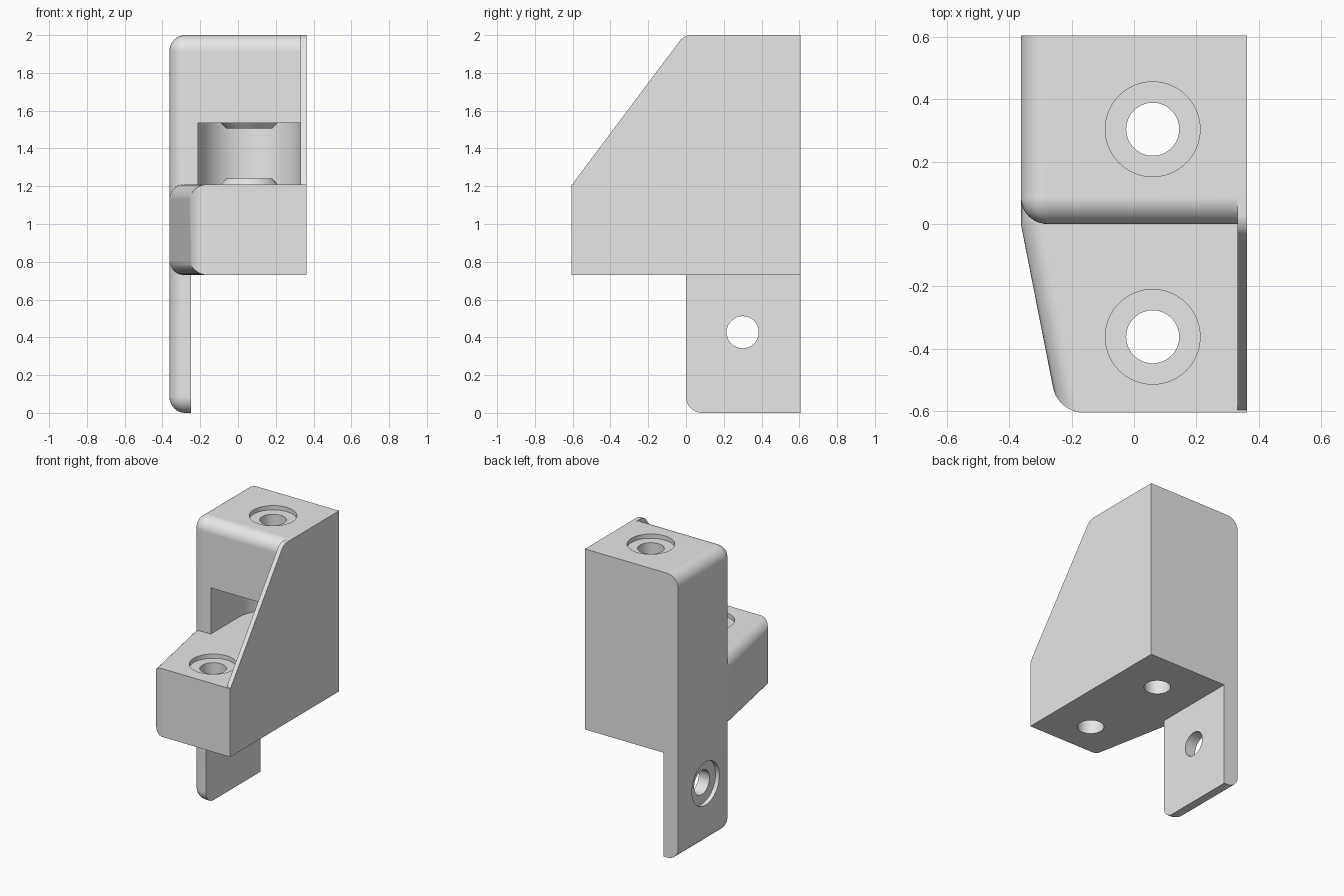
import bpy, bmesh, math
from mathutils import Matrix, Vector

if "Cube" in bpy.data.objects:
    bpy.data.objects.remove(bpy.data.objects["Cube"])

HALF_X, BACK, TOP = 0.363, 0.605, 2.0
BASE, SHELF, CEILING = 0.73, 1.21, 1.535
FILLET = 0.085
HOLE_X, HOLE_Y, SHELF_HOLE_Y = 0.06, 0.304, -0.362
HOLE_R, RECESS_R, RECESS_D = 0.085, 0.152, 0.03
WEB_X = 0.332

grey = bpy.data.materials.new("light_grey")
grey.use_nodes = True
grey.diffuse_color = (0.8, 0.8, 0.8, 1)
grey.node_tree.nodes["Principled BSDF"].inputs["Base Color"].default_value = (0.8, 0.8, 0.8, 1)


def prism(name, profile, direction, round_edge=None, radius=FILLET, segments=10):
    """Extrude a closed profile, then round the edges chosen by a rule."""
    bm = bmesh.new()
    face = bm.faces.new([bm.verts.new(p) for p in profile])
    ext = bmesh.ops.extrude_face_region(bm, geom=[face])
    moved = [g for g in ext["geom"] if isinstance(g, bmesh.types.BMVert)]
    bmesh.ops.translate(bm, verts=moved, vec=direction)
    bmesh.ops.recalc_face_normals(bm, faces=bm.faces)
    if round_edge:
        edges = [e for e in bm.edges if round_edge(e.verts[0].co, e.verts[1].co)]
        bmesh.ops.bevel(bm, geom=edges, offset=radius, segments=segments,
                        profile=0.5, affect='EDGES', clamp_overlap=True)
    return finish(name, bm)


def box(name, lo, hi, round_edge=None):
    profile = [(lo[0], lo[1], lo[2]), (hi[0], lo[1], lo[2]),
               (hi[0], hi[1], lo[2]), (lo[0], hi[1], lo[2])]
    return prism(name, profile, (0, 0, hi[2] - lo[2]), round_edge)


def rod(name, start, end, r1, r2=None):
    """Cylinder or frustum between two points."""
    start, end = Vector(start), Vector(end)
    axis = end - start
    place = Matrix.Translation((start + end) / 2) @ axis.to_track_quat('Z', 'Y').to_matrix().to_4x4()
    bm = bmesh.new()
    bmesh.ops.create_cone(bm, cap_ends=True, segments=64, radius1=r1,
                          radius2=r1 if r2 is None else r2, depth=axis.length, matrix=place)
    return finish(name, bm)


def finish(name, bm):
    mesh = bpy.data.meshes.new(name)
    bm.to_mesh(mesh)
    bm.free()
    mesh.materials.append(grey)
    obj = bpy.data.objects.new(name, mesh)
    bpy.context.collection.objects.link(obj)
    return obj


def combine(target, other, operation):
    mod = target.modifiers.new("combine", 'BOOLEAN')
    mod.operation, mod.solver, mod.object = operation, 'EXACT', other
    bpy.context.view_layer.objects.active = target
    bpy.ops.object.modifier_apply(modifier=mod.name)
    bpy.data.objects.remove(other)


# Upright body: left, front, top and bottom faces meet in rounded edges
def body_edges(a, b):
    m = (a + b) / 2
    sides = [m.x < -HALF_X + 0.01, m.y < 0.01, m.z > TOP - 0.01, m.z < 0.01]
    return sum(sides) >= 2


bracket = box("bracket", (-HALF_X, 0, 0), (HALF_X, BACK, TOP), body_edges)

# Clear the space beside the thin lower tab
combine(bracket, box("tab_clearance", (-0.25, -1, -1), (1, 1, BASE)), 'DIFFERENCE')


# Front shelf with a slanted, rounded left side
def shelf_edges(a, b):
    on_left = a.x < -0.2 and b.x < -0.2
    upright = abs(a.z - b.z) > 0.1
    across = abs(a.y - b.y) < 0.01
    return on_left and ((upright and a.y < -0.5) or (not upright and not across))


shelf_outline = [(-HALF_X, 0.2, BASE), (-HALF_X, 0, BASE), (-0.244, -BACK, BASE),
                 (HALF_X, -BACK, BASE), (HALF_X, 0.2, BASE)]
combine(bracket, prism("shelf", shelf_outline, (0, 0, SHELF - BASE), shelf_edges, 0.08), 'UNION')

# Sloping side web
web_outline = [(WEB_X, 0.12, BASE), (WEB_X, -BACK, BASE), (WEB_X, -BACK, 1.207),
               (WEB_X, -0.01, TOP), (WEB_X, 0.12, TOP)]
combine(bracket, prism("side_web", web_outline, (HALF_X - WEB_X, 0, 0),
                       lambda a, b: abs(a.x - b.x) > 0.01 and a.z > 1 and a.y < 0.05,
                       0.035, 6), 'UNION')

# Round-backed pocket between body and shelf
r = WEB_X - HOLE_X
pocket_outline = [(HOLE_X - r, -0.04, SHELF), (HOLE_X + r, -0.04, SHELF)]
for i in range(41):
    t = math.pi * i / 40
    pocket_outline.append((HOLE_X + r * math.cos(t), HOLE_Y + r * math.sin(t), SHELF))
combine(bracket, prism("pocket", pocket_outline, (0, 0, CEILING - SHELF)), 'DIFFERENCE')

# Conical seats on the pocket floor and ceiling
for z, up in ((SHELF, 1), (CEILING, -1)):
    combine(bracket, rod("seat", (HOLE_X, HOLE_Y, z - 0.01 * up),
                         (HOLE_X, HOLE_Y, z + 0.03 * up), 0.16, 0.122), 'UNION')

# Screw holes with shallow recesses: (mouth, inward direction, length)
tab_hole = (-HALF_X, 0.3, 0.427)
for mouth, inward, length in (((HOLE_X, HOLE_Y, TOP), (0, 0, -1), 2.5),
                              ((HOLE_X, SHELF_HOLE_Y, SHELF), (0, 0, -1), 1.0),
                              (tab_hole, (1, 0, 0), 0.3)):
    mouth, inward = Vector(mouth), Vector(inward)
    outside = mouth - inward * 0.05
    combine(bracket, rod("recess", outside, mouth + inward * RECESS_D, RECESS_R), 'DIFFERENCE')
    combine(bracket, rod("hole", outside, mouth + inward * length, HOLE_R), 'DIFFERENCE')

# Smooth fillets and bores, keep hard edges
bpy.ops.object.select_all(action='DESELECT')
bracket.select_set(True)
bpy.context.view_layer.objects.active = bracket
bpy.ops.object.shade_smooth_by_angle(angle=math.radians(30))
weighted = bracket.modifiers.new("weighted_normals", 'WEIGHTED_NORMAL')
weighted.keep_sharp = True
